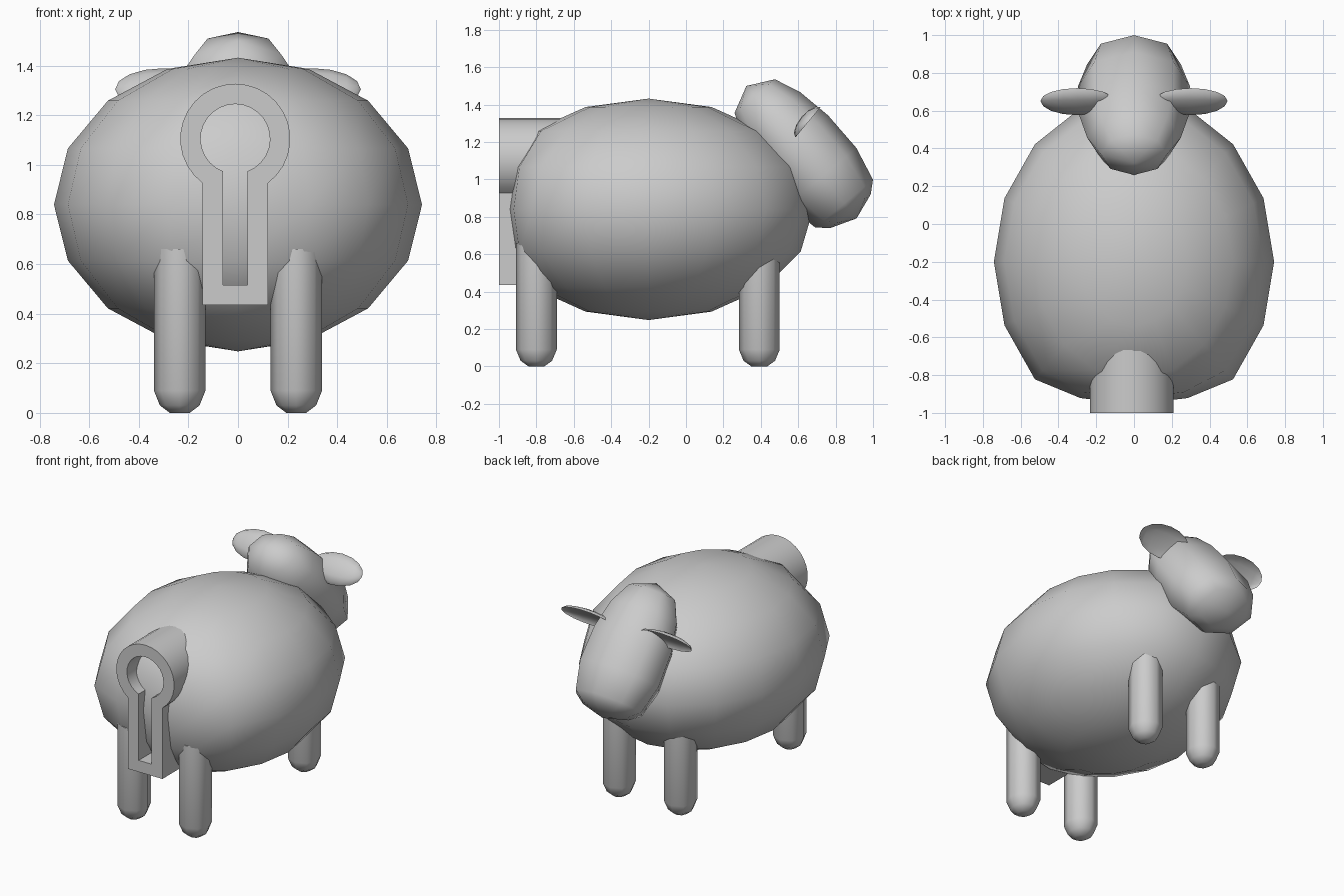
import bpy, bmesh, math
from mathutils import Vector

if "Cube" in bpy.data.objects:
    bpy.data.objects.remove(bpy.data.objects["Cube"])

grey = bpy.data.materials.new("plain grey")
grey.diffuse_color = (0.6, 0.6, 0.6, 1)
grey.use_nodes = True
grey.node_tree.nodes["Principled BSDF"].inputs["Base Color"].default_value = grey.diffuse_color


def finish(bm, name, angle=60):
    bmesh.ops.recalc_face_normals(bm, faces=bm.faces)
    me = bpy.data.meshes.new(name)
    bm.to_mesh(me)
    bm.free()
    ob = bpy.data.objects.new(name, me)
    bpy.context.collection.objects.link(ob)
    me.materials.append(grey)
    bpy.ops.object.select_all(action='DESELECT')
    ob.select_set(True)
    bpy.context.view_layer.objects.active = ob
    bpy.ops.object.shade_smooth_by_angle(angle=math.radians(angle))
    return ob


def lathe(profile, segments, place):
    """Rings of (along, radius) points; place(along, a, b) gives the position."""
    bm = bmesh.new()
    rings = []
    for t, r in profile:
        n = segments if r > 0 else 1
        rings.append([bm.verts.new(place(t, r * math.cos(2 * math.pi * i / segments),
                                         r * math.sin(2 * math.pi * i / segments)))
                      for i in range(n)])
    for p, q in zip(rings, rings[1:]):
        for i in range(segments):
            j = (i + 1) % segments
            vs = [p[i % len(p)], p[j % len(p)], q[j % len(q)], q[i % len(q)]]
            bm.faces.new(list(dict.fromkeys(vs)))
    return bm


# Body: egg with a flattened rump
def body_place(t, a, b):
    y = 0.88 * b
    if y < -0.63:
        y = -0.63 - (-0.63 - y) * 0.5
    return (0.742 * a, -0.2 + y, 0.84 + 0.592 * t)


arc = [(-math.cos(math.pi * k / 8), math.sin(math.pi * k / 8) if 0 < k < 8 else 0)
       for k in range(9)]
finish(lathe(arc, 16, body_place), "body")

# Head: tilted lathe, blunt at the nose
axis = Vector((0, 0.64, -0.77))
up = Vector((0, 0.77, 0.64))
head_profile = [(-.48, 0), (-.41, .14), (-.27, .2), (-.08, .235), (.15, .24),
                (.337, .2), (.39, .14), (.44, 0)]
finish(lathe(head_profile, 8, lambda t, a, b:
             Vector((1.24 * a, 0.63, 1.13)) + axis * t + up * b), "head")

# Ears: flattened shells with a scooped front
wide = Vector((0, 0.64, 0.77))
front = Vector((0, 0.77, -0.64))
for side, word in ((-1, "left"), (1, "right")):
    def ear_place(t, a, b):
        depth = 0.045 * b if b < 0 else -0.028 * b
        return Vector((side * (0.3 + 0.195 * t), 0.652, 1.305)) + wide * 0.105 * a + front * depth
    finish(lathe(arc, 12, ear_place), word + "_ear", 70)

# Legs: round posts with blunt feet
leg_profile = [(0, 0), (0, .04), (.03, .08), (.09, .104), (.66, .104), (.66, 0)]
for end, y in (("front", -0.8), ("back", 0.392)):
    for side, word in ((-1, "left"), (1, "right")):
        finish(lathe(leg_profile, 8, lambda t, a, b:
                     (side * 0.235 + a, y + b * 1.05, t)), f"{end}_{word}_leg")


# Keyhole: hollow frame set into the rump
def keyhole_outline(radius, half, bottom, n=24):
    start = -math.pi / 2 + math.asin(half / radius)
    sweep = 2 * math.pi - 2 * math.asin(half / radius)
    pts = [(radius * math.cos(start + sweep * i / n),
            1.105 + radius * math.sin(start + sweep * i / n)) for i in range(n + 1)]
    return pts + [(-half, bottom), (half, bottom)]


bm = bmesh.new()
loops = []
for outline in (keyhole_outline(0.222, 0.132, 0.435), keyhole_outline(0.14, 0.05, 0.515)):
    for y in (-1.0, -0.55):
        loops.append([bm.verts.new((x - 0.011, y, z)) for x, z in outline])
outer_f, outer_b, inner_f, inner_b = loops
for p, q in ((outer_f, outer_b), (inner_f, inner_b), (outer_f, inner_f), (outer_b, inner_b)):
    for i in range(len(p)):
        j = (i + 1) % len(p)
        bm.faces.new((p[i], p[j], q[j], q[i]))
finish(bm, "keyhole_frame", 30)
